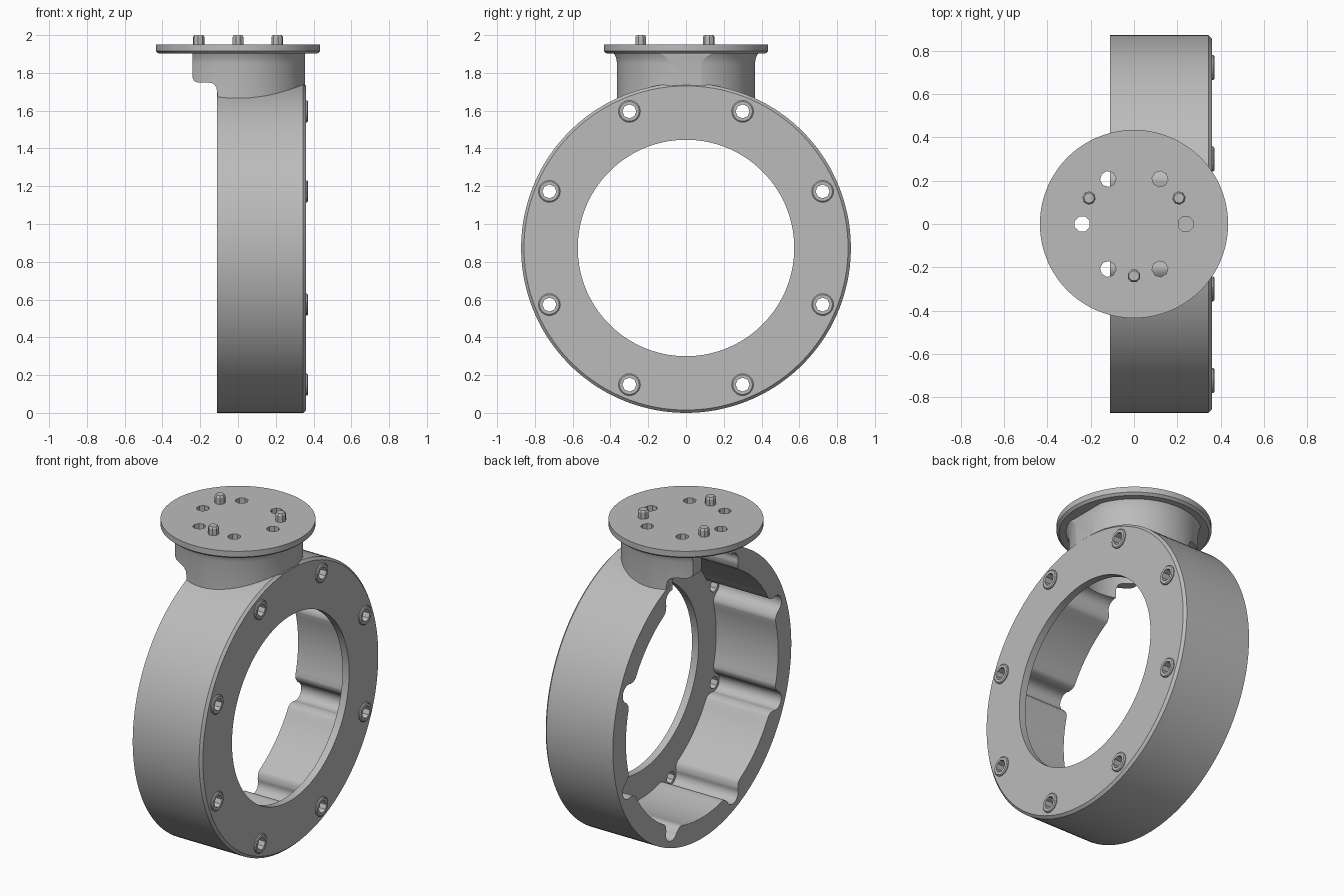
import bpy, bmesh
from math import pi, sin, cos, radians
from mathutils import Matrix

if "Cube" in bpy.data.objects:
    bpy.data.objects.remove(bpy.data.objects["Cube"], do_unlink=True)

grey = bpy.data.materials.new("light_grey")
grey.use_nodes = True
grey.diffuse_color = (0.5, 0.5, 0.5, 1)
grey.node_tree.nodes["Principled BSDF"].inputs["Base Color"].default_value = (0.5, 0.5, 0.5, 1)

R = 0.873                      # housing radius, also the height of its axis
ALONG_X = Matrix.Translation((0, 0, R)) @ Matrix.Rotation(pi / 2, 4, 'Y')
UP = Matrix.Identity(4)


def loft(name, loops, matrix):
    """Closed solid through a list of equal-length point loops."""
    bm = bmesh.new()
    rows = [[bm.verts.new(p) for p in loop] for loop in loops]
    n = len(rows[0])
    for a, b in zip(rows, rows[1:]):
        for i in range(n):
            j = (i + 1) % n
            bm.faces.new((a[i], a[j], b[j], b[i]))
    bm.faces.new(rows[0][::-1])
    bm.faces.new(rows[-1])
    bm.transform(matrix)
    bmesh.ops.recalc_face_normals(bm, faces=bm.faces)
    mesh = bpy.data.meshes.new(name)
    bm.to_mesh(mesh)
    bm.free()
    mesh.materials.append(grey)
    obj = bpy.data.objects.new(name, mesh)
    bpy.context.collection.objects.link(obj)
    return obj


def lathe(name, profile, matrix, sides=96):
    """Solid of revolution from (radius, height) points."""
    turn = [2 * pi * (i + 0.5) / sides for i in range(sides)]
    return loft(name, [[(r * cos(a), r * sin(a), h) for a in turn] for r, h in profile], matrix)


def cylinder(name, r, low, high, matrix, sides=96):
    return lathe(name, [(r, low), (r, high)], matrix, sides)


def combine(target, tool, operation):
    """Boolean the tool into the target and discard the tool."""
    mod = target.modifiers.new("combine", 'BOOLEAN')
    mod.operation, mod.solver, mod.object = operation, 'EXACT', tool
    bpy.context.view_layer.objects.active = target
    bpy.ops.object.modifier_apply(modifier=mod.name)
    bpy.data.objects.remove(tool, do_unlink=True)


def smooth(obj):
    bpy.ops.object.select_all(action='DESELECT')
    obj.select_set(True)
    bpy.context.view_layer.objects.active = obj
    bpy.ops.object.shade_smooth_by_angle(angle=radians(30))


# Ring housing, bevelled on its closed side
housing = lathe("ring_housing", [(R, -0.11), (R, 0.345), (R - 0.015, 0.36)], ALONG_X, 128)

# Neck: flared column trimmed to a side profile with a rounded overhang
neck = lathe("neck", [(0.365, 1.5), (0.365, 1.85), (0.37, 1.88), (0.385, 1.91)], UP)
side = [(0.356, 1.45), (0.356, 1.95), (-0.24, 1.95), (-0.24, 1.775), (-0.233, 1.757),
        (-0.215, 1.75), (-0.155, 1.75), (-0.13, 1.743), (-0.115, 1.725), (-0.108, 1.69),
        (-0.108, 1.45)]
trim = loft("neck_trim", [[(x, y, z) for x, z in side] for y in (-0.5, 0.5)], UP)
combine(neck, trim, 'INTERSECT')
combine(housing, neck, 'UNION')

# Hollow interior, front opening and neck bore
combine(housing, cylinder("cavity", 0.745, -0.2, 0.315, ALONG_X, 128), 'DIFFERENCE')
combine(housing, cylinder("opening", 0.573, 0.2, 0.5, ALONG_X), 'DIFFERENCE')
combine(housing, cylinder("neck_bore", 0.308, 1.5, 1.95, UP), 'DIFFERENCE')

# Bolt channels with flared mouths, bosses and through holes
mouth = [(0.105, 0.68), (0.105, 0.735), (0.085, 0.742), (0.068, 0.755), (0.058, 0.775)]
arc = [(0.055 * cos(a), 0.78 + 0.055 * sin(a)) for a in [pi * i / 12 for i in range(13)]]
channel = mouth + arc + [(-t, r) for t, r in reversed(mouth)]
for k in range(8):
    spin = ALONG_X @ Matrix.Rotation(radians(22.5 + 45 * k), 4, 'Z')
    groove = loft("groove", [[(r, t, h) for t, r in channel] for h in (-0.2, 0.315)], spin)
    combine(housing, groove, 'DIFFERENCE')
    bolt = spin @ Matrix.Translation((0.783, 0, 0))
    boss = lathe("boss", [(0.058, 0.34), (0.058, 0.366), (0.052, 0.371)], bolt, 24)
    combine(housing, boss, 'UNION')
    combine(housing, cylinder("bolt_hole", 0.037, 0.2, 0.5, bolt, 8), 'DIFFERENCE')
smooth(housing)

# Mounting disc with six holes
disc = lathe("mounting_disc", [(0.42, 1.902), (0.435, 1.915), (0.435, 1.95)], UP)
for k in range(6):
    place = Matrix.Rotation(k * pi / 3, 4, 'Z') @ Matrix.Translation((0.24, 0, 0))
    combine(disc, cylinder("disc_hole", 0.037, 1.8, 2.1, place, 8), 'DIFFERENCE')
smooth(disc)

# Three locating pins
for k in range(3):
    place = Matrix.Rotation(radians(30 + 120 * k), 4, 'Z') @ Matrix.Translation((0.24, 0, 0))
    pin = lathe(f"locating_pin_{k + 1}", [(0.031, 1.93), (0.031, 1.99), (0.024, 2.0)], place, 8)
    smooth(pin)
